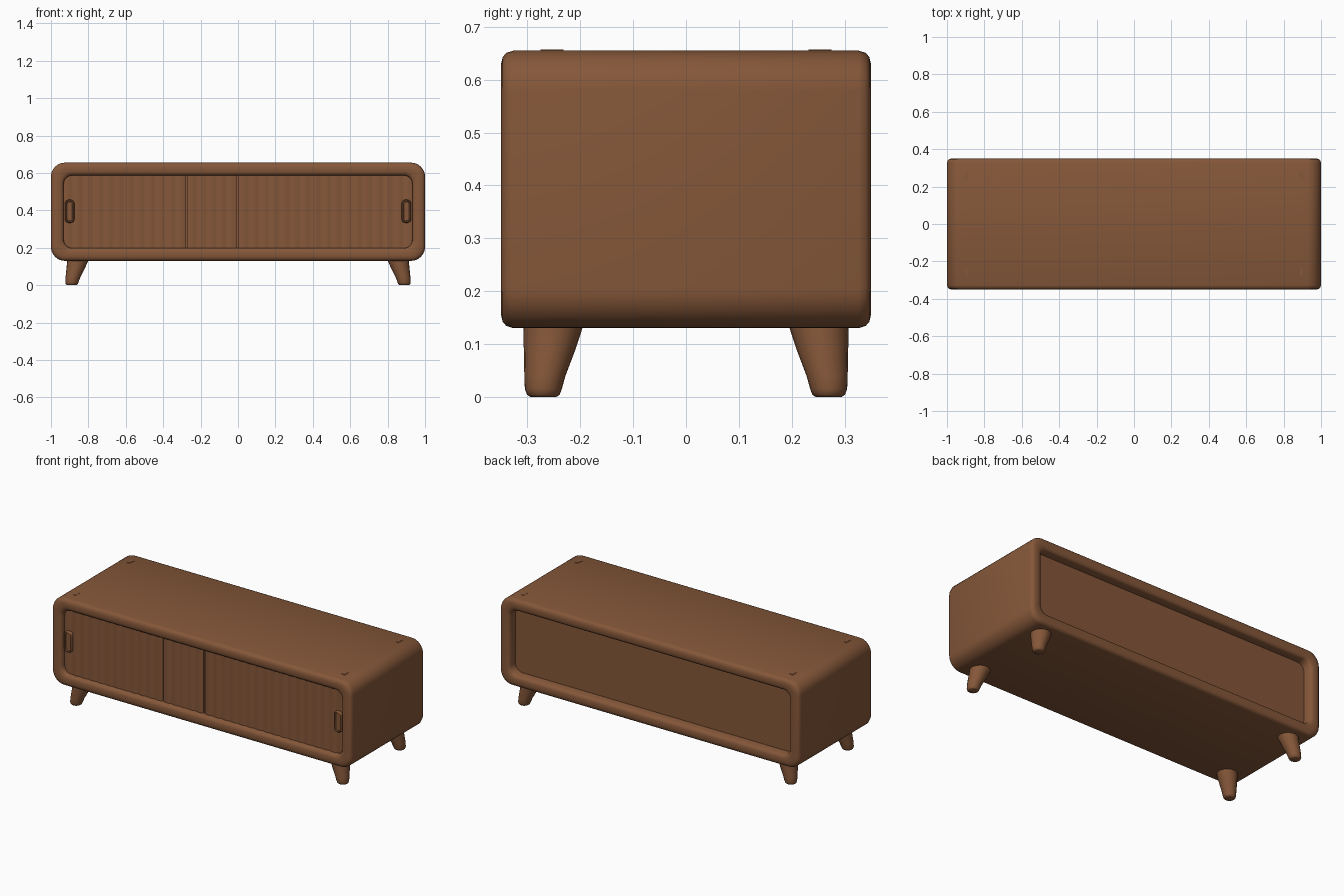
import bpy, bmesh, math

cube = bpy.data.objects.get("Cube")
if cube:
    bpy.data.objects.remove(cube, do_unlink=True)

wood = bpy.data.materials.new("warm brown wood")
wood.use_nodes = True
COLOR = (0.235, 0.096, 0.041, 1)
wood.diffuse_color = COLOR
wood.node_tree.nodes["Principled BSDF"].inputs["Base Color"].default_value = COLOR
MID_Z = 0.3925


def rounded_rect(hx, hz, r, y, cx=0, cz=MID_Z, steps=8):
    """Closed ring of points in the xz plane."""
    ring = []
    for q, (sx, sz) in enumerate([(1, 1), (-1, 1), (-1, -1), (1, -1)]):
        for i in range(steps + 1):
            a = (q + i / steps) * math.pi / 2
            ring.append((cx + sx * (hx - r) + r * math.cos(a), y,
                         cz + sz * (hz - r) + r * math.sin(a)))
    return ring


def loft(name, rings, angle=40):
    """Skin a list of equal rings and cap both ends."""
    bm = bmesh.new()
    loops = [[bm.verts.new(p) for p in ring] for ring in rings]
    n = len(loops[0])
    for a, b in zip(loops, loops[1:]):
        for i in range(n):
            j = (i + 1) % n
            bm.faces.new((a[i], a[j], b[j], b[i]))
    bm.faces.new(loops[0])
    bm.faces.new(loops[-1])
    bmesh.ops.recalc_face_normals(bm, faces=bm.faces)
    mesh = bpy.data.meshes.new(name)
    bm.to_mesh(mesh)
    bm.free()
    obj = bpy.data.objects.new(name, mesh)
    bpy.context.collection.objects.link(obj)
    mesh.materials.append(wood)
    bpy.ops.object.select_all(action='DESELECT')
    obj.select_set(True)
    bpy.context.view_layer.objects.active = obj
    bpy.ops.object.shade_smooth_by_angle(angle=math.radians(angle))
    return obj


# Cabinet shell: rounded frame lips at both ends, recessed front and back
lip = [(0.067, 0.336), (0.061, 0.345), (0.048, 0.35), (0.025, 0.35),
       (0.012, 0.347), (0.004, 0.34), (0, 0.327)]
profile = [(0.069, -0.30)] + [(i, -y) for i, y in lip]
profile += lip[::-1] + [(0.069, 0.295)]
loft("cabinet_shell", [rounded_rect(1 - i, 0.2625 - i, 0.075 - 0.4 * i, y)
                       for i, y in profile])


# Sliding doors with shallow vertical reeds
def reeded_door(name, x0, x1, front, slats):
    steps = slats * 6
    section = [(x1, -0.295), (x0, -0.295)]
    for i in range(steps + 1):
        wave = abs(math.sin(math.pi * i / 6))
        section.append((x0 + (x1 - x0) * i / steps, front - 0.005 * wave))
    loft(name, [[(x, y, z) for x, y in section] for z in (0.195, 0.59)], 35)


reeded_door("right_door_outer", -0.94, -0.279, -0.318, 12)
reeded_door("right_door_inner", -0.274, -0.008, -0.318, 5)
reeded_door("left_door", 0.002, 0.94, -0.318, 17)

# Pill-shaped pulls with a dished face
for side, sx in (("right", -1), ("left", 1)):
    pull = [(0, -0.31), (0, -0.336), (0.004, -0.341), (0.009, -0.341), (0.012, -0.335)]
    loft(side + "_door_pull",
         [rounded_rect(0.025 - i, 0.062 - i, 0.02 - i, y, sx * 0.9, 0.395, 4)
          for i, y in pull])

# Splayed tapered legs and the small joint plugs on the top
# Each leg ring: height, centre x, centre y, radius
leg_rings = [(0.17, 0.85, 0.247, 0.062), (0.13, 0.857, 0.252, 0.056),
             (0.09, 0.868, 0.258, 0.049), (0.04, 0.883, 0.267, 0.039),
             (0.015, 0.888, 0.27, 0.035), (0.004, 0.889, 0.27, 0.031),
             (0, 0.89, 0.27, 0.025)]
plug = [(0.882, 0.272), (0.89, 0.24), (0.904, 0.232), (0.904, 0.275)]
for end, sy in (("front", -1), ("back", 1)):
    for side, sx in (("right", -1), ("left", 1)):
        rings = []
        for z, cx, cy, r in leg_rings:
            angles = [2 * math.pi * k / 20 for k in range(20)]
            rings.append([(sx * (cx + r * math.cos(a)),
                           sy * (cy + r * math.sin(a)), z) for a in angles])
        loft(f"{end}_{side}_leg", rings)
        loft(f"{end}_{side}_joint_plug",
             [[(sx * x, sy * y, z) for x, y in plug] for z in (0.65, 0.657)])
